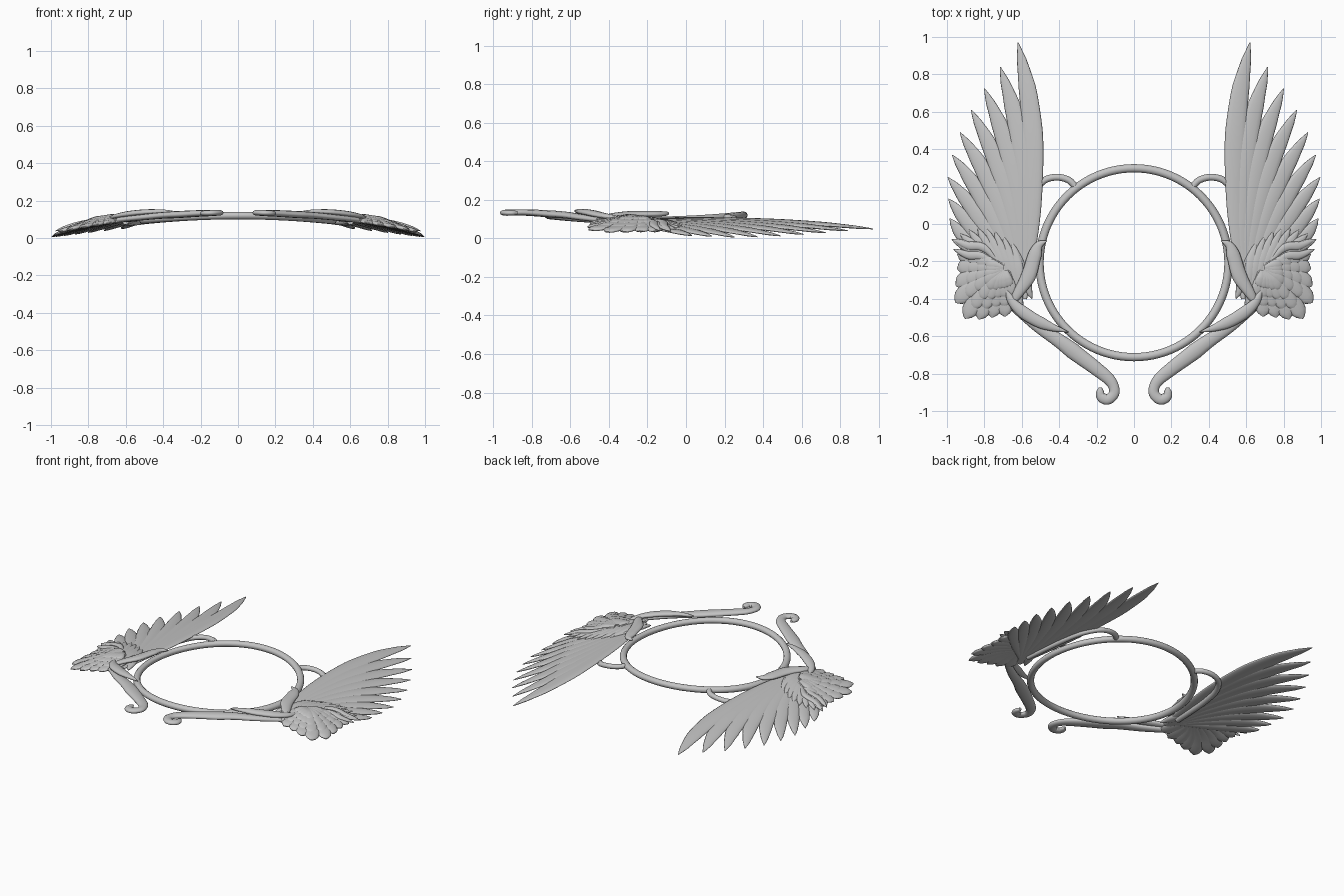
import bpy, bmesh, math
from mathutils import Vector

cube = bpy.data.objects.get("Cube")
if cube:
    bpy.data.objects.remove(cube, do_unlink=True)

mat = bpy.data.materials.new("plain_grey")
mat.use_nodes = True
GREY = (0.55, 0.55, 0.55, 1)
mat.diffuse_color = GREY
mat.node_tree.nodes["Principled BSDF"].inputs["Base Color"].default_value = GREY


def arch(x):
    """Height of the gently arched surface that carries every part."""
    return 0.12 - 0.105 * x * x


def spline(pts, t):
    """Point on a Catmull-Rom curve through pts."""
    p = [Vector(q) for q in pts]
    p = [2 * p[0] - p[1]] + p + [2 * p[-1] - p[-2]]
    s = t * (len(pts) - 1)
    i = min(int(s), len(pts) - 2)
    u = s - i
    a, b, c, d = p[i:i + 4]
    return 0.5 * (2 * b + (c - a) * u + (2 * a - 5 * b + 4 * c - d) * u * u
                  + (3 * b - a - 3 * c + d) * u ** 3)


def profile(keys, t):
    """Linear lookup in (t, value) pairs."""
    for (t0, v0), (t1, v1) in zip(keys, keys[1:]):
        if t <= t1:
            return v0 + (v1 - v0) * (t - t0) / (t1 - t0)
    return keys[-1][1]


def sweep(bm, pts, width, thick, shape, steps=26, sides=12):
    """Oval section swept along (x, y, lift) points, laid on the arch."""
    rings = []
    for k in range(steps + 1):
        t = k / steps
        c = spline(pts, t)
        d = spline(pts, min(t + 0.01, 1)) - spline(pts, max(t - 0.01, 0))
        side = Vector((d.y, -d.x, 0)).normalized()
        s = profile(shape, t)
        ring = []
        for j in range(sides):
            a = math.tau * j / sides
            v = c + side * (width * s * math.cos(a))
            v.z += arch(v.x) + thick * math.sqrt(s) * math.sin(a)
            ring.append(bm.verts.new(v))
        rings.append(ring)
    for r0, r1 in zip(rings, rings[1:]):
        for j in range(sides):
            n = (j + 1) % sides
            bm.faces.new((r0[j], r0[n], r1[n], r1[j]))
    bm.faces.new(rings[0][::-1])
    bm.faces.new(rings[-1])


def finish(bm, name, mirror=True):
    bmesh.ops.recalc_face_normals(bm, faces=bm.faces)
    me = bpy.data.meshes.new(name)
    bm.to_mesh(me)
    bm.free()
    me.materials.append(mat)
    for f in me.polygons:
        f.use_smooth = len(f.vertices) == 4
    ob = bpy.data.objects.new(name, me)
    bpy.context.collection.objects.link(ob)
    if mirror:
        ob.modifiers.new("both_sides", "MIRROR").use_axis[0] = True


BLADE = [(0, .4), (.3, .8), (.6, 1), (.8, .8), (.93, .42), (1, .04)]
LOBE = [(0, .4), (.5, .9), (.75, 1), (.88, .85), (.96, .5), (1, .08)]
LEAF = [(0, .05), (.12, .4), (.35, .9), (.6, 1), (.85, .6), (1, .1)]
TUBE = [(0, 1), (1, 1)]

# Round frame
bm = bmesh.new()
N, M = 96, 12
grid = []
for i in range(N):
    a = math.tau * i / N
    row = []
    for j in range(M):
        b = math.tau * j / M
        r = 0.505 + 0.022 * math.cos(b)
        x = r * math.cos(a)
        row.append(bm.verts.new((x, r * math.sin(a) - 0.207, arch(x) + 0.02 * math.sin(b))))
    grid.append(row)
for i in range(N):
    for j in range(M):
        p, q, n = grid[i], grid[(i + 1) % N], (j + 1) % M
        bm.faces.new((p[j], q[j], q[n], p[n]))
finish(bm, "round_frame", mirror=False)

# Long flight feathers, fanned from the wing root
bm = bmesh.new()
tips = [(.62, .97), (.715, .84), (.8, .725), (.87, .61), (.93, .49),
        (.972, .37), (.995, .25), (.992, .135), (.985, .03)]
for i, (x, y) in enumerate(tips):
    f = i / (len(tips) - 1)
    root = Vector((.595 + .03 * f, -.4 + .06 * f, .012))
    ctrl = Vector((.47 + .42 * f, .4 - .52 * f, .018))
    tip = Vector((x, y, -.03 + .028 * f))
    path = [root.lerp(ctrl, u).lerp(ctrl.lerp(tip, u), u) for u in (0, .25, .5, .75, 1)]
    sweep(bm, path, .058 - .018 * f, .011, BLADE)
finish(bm, "flight_feathers")

# Shorter feathers lying over the flight feathers
bm = bmesh.new()
for i in range(8):
    f = i / 7
    tip = (.65 + .325 * f, -.1 + .07 * math.sin(f * math.pi) + .02 * f, .018)
    mid = (.62 + .2 * f, -.26 + .09 * f, .03)
    sweep(bm, [(.61, -.42, .022), mid, tip], .033, .01, BLADE)
for dy in (0, -.05):
    sweep(bm, [(.7, -.24 + dy, .03), (.8, -.13 + dy, .035), (.89, -.115 + dy, .03),
               (.965, -.085 + dy, .02)], .024, .012, LEAF)
finish(bm, "covert_feathers")

# Rounded scale feathers in overlapping rows
bm = bmesh.new()
hub = Vector((.7, -.25))
ends = [(.62, -.475), (.69, -.495), (.76, -.5), (.83, -.51), (.905, -.505),
        (.955, -.42), (.952, -.33), (.945, -.24), (.945, -.16)]
for r in range(4):
    size = 1 - .2 * r
    for e in ends:
        tip = hub.lerp(Vector(e), size)
        root = hub.lerp(tip, .1) + Vector((-.03, .03)) * size
        mid = root.lerp(tip, .5) + Vector((.015, .012)) * size
        z = .012 + .008 * r
        sweep(bm, [(*root, z + .006), (*mid, z + .008), (*tip, z)],
              .048 - .005 * r, .013, LOBE, 16)
finish(bm, "scale_feathers")

# Front arm ending in a curl
bm = bmesh.new()
sweep(bm, [(.64, -.45, .02), (.52, -.545, .018), (.4, -.625, .018), (.3, -.7, .016),
           (.2, -.775, .016), (.125, -.84, .016), (.105, -.9, .016),
           (.14, -.938, .016), (.178, -.92, .016), (.18, -.875, .016)],
      .043, .019, [(0, .5), (.15, .75), (.3, 1), (.5, .8), (.6, .65), (.85, .65), (.95, .5), (1, .2)], 60)
finish(bm, "curled_arm")

# Pointed leaves wrapping the frame
bm = bmesh.new()
sweep(bm, [(.35, -.578, .035), (.45, -.548, .042), (.55, -.5, .045),
           (.64, -.43, .042), (.69, -.34, .035)], .034, .016, LEAF)
sweep(bm, [(.465, -.09, .035), (.51, -.115, .036), (.535, -.18, .038),
           (.565, -.28, .04), (.62, -.37, .04), (.66, -.44, .035)], .04, .016, LEAF)
sweep(bm, [(.545, -.4, .005), (.57, -.34, .012), (.6, -.24, .018),
           (.635, -.12, .02)], .03, .014, LEAF)
finish(bm, "frame_leaves")

# Bowed strut from the frame to the underside of the wing
bm = bmesh.new()
sweep(bm, [(.305, .19, 0), (.35, .235, 0), (.42, .25, 0), (.49, .225, -.004),
           (.545, .14, -.006), (.575, 0, -.004), (.59, -.16, 0), (.6, -.3, .005)],
      .018, .016, TUBE, 40, 10)
finish(bm, "bowed_strut")
